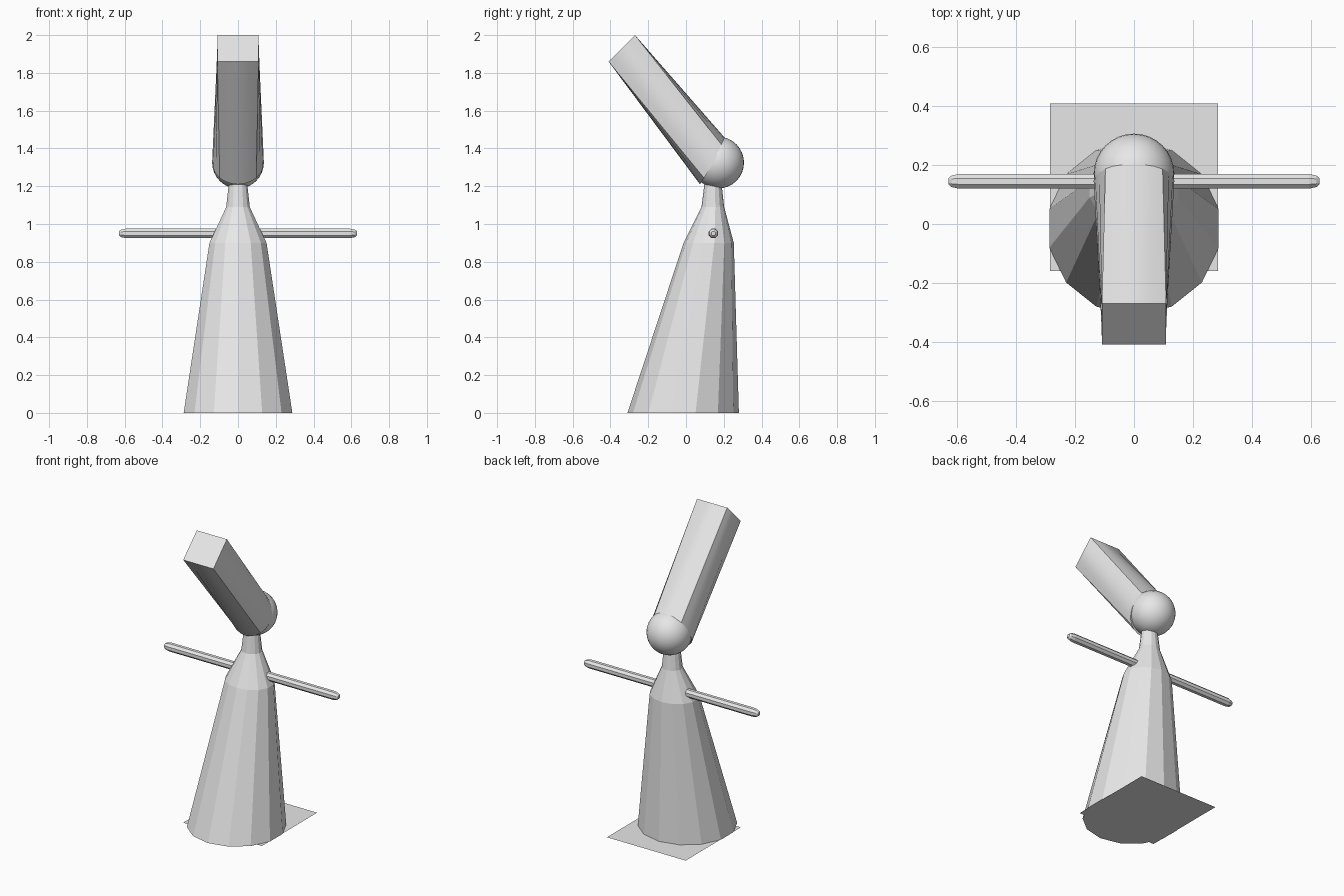
import bpy, bmesh, math
from mathutils import Vector

if "Cube" in bpy.data.objects:
    bpy.data.objects.remove(bpy.data.objects["Cube"])

grey = bpy.data.materials.new("plain grey")
grey.diffuse_color = (0.8, 0.8, 0.8, 1)
grey.use_nodes = True
grey.node_tree.nodes["Principled BSDF"].inputs["Base Color"].default_value = grey.diffuse_color


def loft(name, rings, smooth=None):
    """Skin a list of equal-length point rings and cap both ends."""
    bm = bmesh.new()
    loops = [[bm.verts.new(p) for p in ring] for ring in rings]
    n = len(loops[0])
    for a, b in zip(loops, loops[1:]):
        for i in range(n):
            j = (i + 1) % n
            bm.faces.new((a[i], a[j], b[j], b[i]))
    bm.faces.new(loops[0][::-1])
    bm.faces.new(loops[-1])
    bmesh.ops.recalc_face_normals(bm, faces=bm.faces)
    mesh = bpy.data.meshes.new(name)
    bm.to_mesh(mesh)
    bm.free()
    obj = bpy.data.objects.new(name, mesh)
    bpy.context.collection.objects.link(obj)
    finish(obj, smooth)


def finish(obj, smooth=None):
    obj.data.materials.append(grey)
    if smooth:
        bpy.ops.object.select_all(action='DESELECT')
        obj.select_set(True)
        bpy.context.view_layer.objects.active = obj
        bpy.ops.object.shade_smooth_by_angle(angle=math.radians(smooth))


def circle(n, start=0.0):
    return [(math.cos(start + math.tau * i / n), math.sin(start + math.tau * i / n)) for i in range(n)]


# Robe: leaning 14-sided cone with shoulders and neck (z, centre y, radius x, radius y)
robe = [(0, -0.015, 0.295, 0.295), (0.9, 0.12, 0.155, 0.133),
        (1.09, 0.142, 0.064, 0.06), (1.25, 0.143, 0.046, 0.041)]
loft("robe", [[(rx * c, cy + ry * s, z) for c, s in circle(14, -math.pi / 2)]
              for z, cy, rx, ry in robe])

# Arms: one long rod with rounded tips (x, radius)
arm = [(-0.63, 0.012), (-0.62, 0.021), (-0.595, 0.027),
       (0.595, 0.027), (0.62, 0.021), (0.63, 0.012)]
loft("arms", [[(x, 0.145 + r * c, 0.95 + r * s) for c, s in circle(8, math.pi / 8)]
              for x, r in arm])

# Muzzle: round at the head, changing to a square at the far end
across = Vector((1, 0, 0))
near, near_up = Vector((0, 0.147, 1.325)), Vector((0, 0.073, 0.115))
far, far_up = Vector((0, -0.34, 1.93)), Vector((0, 0.07, 0.07))
ring, square = [], []
for c, s in circle(24, math.pi / 4):
    ring.append(near + across * 0.137 * c + near_up * s)
    m = max(abs(c), abs(s))
    square.append(far + across * 0.109 * c / m + far_up * s / m)
loft("muzzle", [ring, square], 25)

# Head: smooth ball behind the muzzle
bpy.ops.mesh.primitive_uv_sphere_add(segments=32, ring_count=16, radius=0.137, location=(0, 0.17, 1.325))
head = bpy.context.object
head.name = "head"
finish(head, 30)

# Base: thin square sheet on the ground
bpy.ops.mesh.primitive_plane_add(size=0.57, location=(0, 0.125, 0))
base = bpy.context.object
base.name = "base_sheet"
finish(base)
